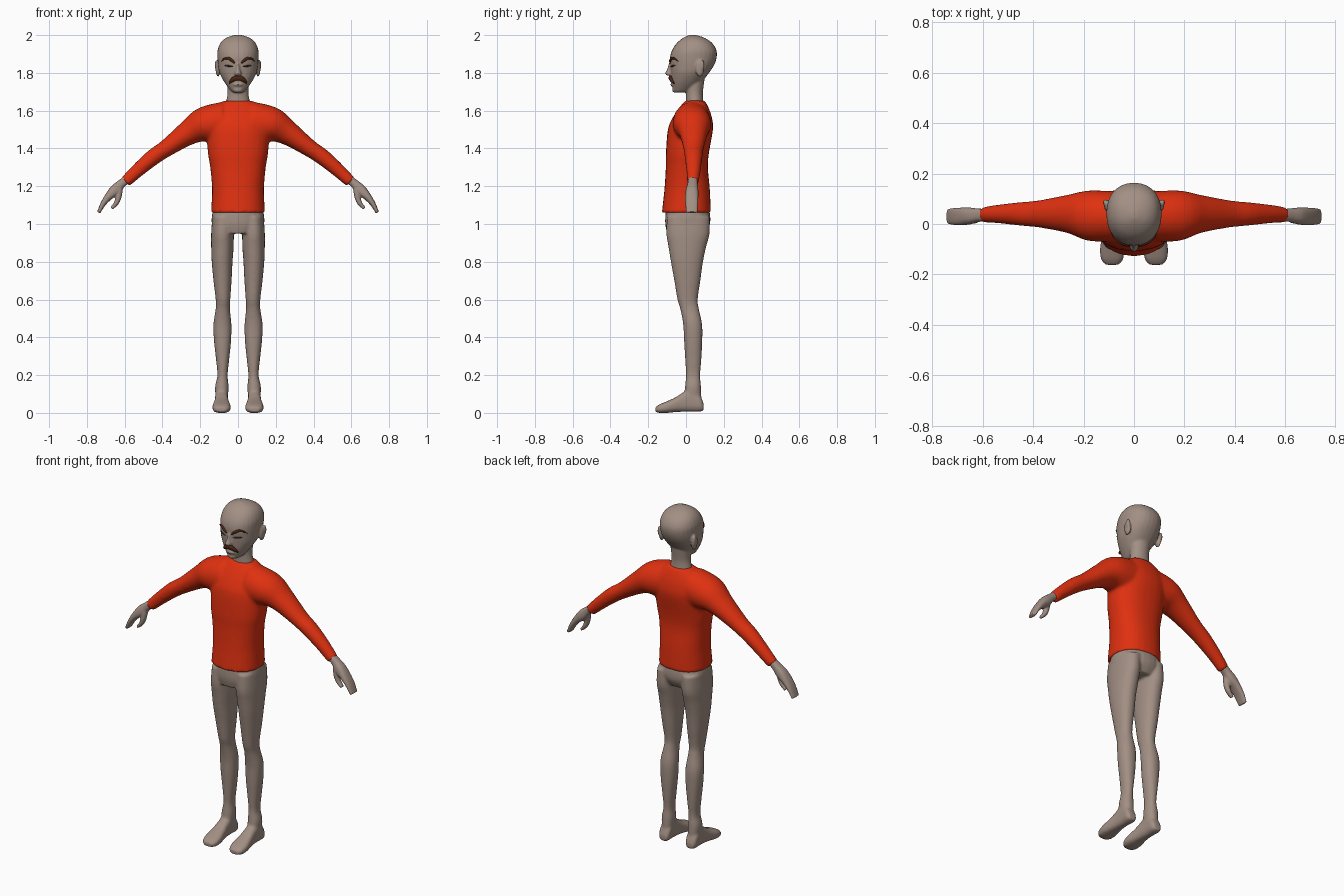
import bpy, bmesh, math
from mathutils import Vector

cube = bpy.data.objects.get("Cube")
if cube:
    bpy.data.objects.remove(cube, do_unlink=True)


def material(name, rgb):
    m = bpy.data.materials.new(name)
    m.use_nodes = True
    m.diffuse_color = (*rgb, 1)
    m.node_tree.nodes["Principled BSDF"].inputs["Base Color"].default_value = (*rgb, 1)
    return m


SKIN = material("taupe skin", (0.36, 0.275, 0.23))
RED = material("red knit", (0.74, 0.03, 0.005))
BROWN = material("dark brown hair", (0.07, 0.02, 0.007))
DARK = material("dark eyes", (0.05, 0.035, 0.03))


def refine(rows, steps=4):
    """Catmull-Rom interpolation of a list of equal-length tuples."""
    out = []
    last = len(rows) - 1
    for i in range(last):
        quad = zip(rows[max(i - 1, 0)], rows[i], rows[i + 1], rows[min(i + 2, last)])
        quad = list(quad)
        for k in range(steps):
            t = k / steps
            out.append(tuple(
                b + 0.5 * t * (c - a + t * (2 * a - 5 * b + 4 * c - d + t * (3 * (b - c) + d - a)))
                for a, b, c, d in quad))
    return out + [rows[-1]]


def loft(bm, rings, power=2.2, sides=28):
    """Closed skin through superellipse rings given as (centre, u, v)."""
    def bend(w):
        return math.copysign(abs(w) ** (2 / power), w)
    loops = []
    for c, u, v in rings:
        angles = [2 * math.pi * k / sides for k in range(sides)]
        loops.append([bm.verts.new(c + u * bend(math.cos(a)) + v * bend(math.sin(a)))
                      for a in angles])
    for a, b in zip(loops, loops[1:]):
        for k in range(sides):
            n = (k + 1) % sides
            bm.faces.new((a[k], a[n], b[n], b[k]))
    bm.faces.new(loops[0][::-1])
    bm.faces.new(loops[-1])


def column(bm, rows, side=1, power=2.2):
    """Upright form; rows are (z, x0, x1, y0, y1)."""
    loft(bm, [(Vector((side * (x0 + x1) / 2, (y0 + y1) / 2, z)),
               Vector(((x1 - x0) / 2, 0, 0)), Vector((0, (y1 - y0) / 2, 0)))
              for z, x0, x1, y0, y1 in refine(rows)], power)


def trunk(bm, rows, power=2.2):
    """Upright form centred on x; rows are (z, half width, y0, y1)."""
    column(bm, [(z, -w, w, y0, y1) for z, w, y0, y1 in rows], 1, power)


def limb(bm, rows, side=1, power=2):
    """Tube whose path bends in x and z; rows are (x, y, z, radius, y radius)."""
    rows = refine(rows)
    rings = []
    for i, (x, y, z, r, ry) in enumerate(rows):
        a, b = rows[max(i - 1, 0)], rows[min(i + 1, len(rows) - 1)]
        t = Vector((side * (b[0] - a[0]), 0, b[2] - a[2])).normalized()
        rings.append((Vector((side * x, y, z)), Vector((0, ry, 0)),
                      Vector((-t.z, 0, t.x)) * r))
    loft(bm, rings, power)


def ball(bm, centre, size):
    made = bmesh.ops.create_uvsphere(bm, u_segments=20, v_segments=12, radius=1)
    for v in made["verts"]:
        v.co = Vector(centre) + Vector(a * b for a, b in zip(v.co, size))


def finish(name, bm, mat, voxel=0, smooth=4):
    """Make the object; a voxel size fuses its pieces into one soft skin."""
    bmesh.ops.recalc_face_normals(bm, faces=bm.faces)
    for f in bm.faces:
        f.smooth = True
    mesh = bpy.data.meshes.new(name)
    bm.to_mesh(mesh)
    bm.free()
    mesh.materials.append(mat)
    obj = bpy.data.objects.new(name, mesh)
    bpy.context.collection.objects.link(obj)
    if voxel:
        fuse = obj.modifiers.new("Fuse", 'REMESH')
        fuse.mode = 'VOXEL'
        fuse.voxel_size = voxel
        fuse.use_smooth_shade = True
        soft = obj.modifiers.new("Soften", 'SMOOTH')
        soft.factor = 0.5
        soft.iterations = smooth
    return obj


BOTH = ((1, "left"), (-1, "right"))

# Sweater: trunk and two sleeves
bm = bmesh.new()
trunk(bm, [(1.06, .143, -.128, .132), (1.13, .139, -.12, .129), (1.2, .138, -.113, .125),
           (1.3, .147, -.107, .116), (1.38, .16, -.106, .122), (1.5, .165, -.096, .143),
           (1.56, .155, -.072, .138), (1.61, .13, -.04, .122), (1.653, .075, -.005, .1)], 2.3)
SLEEVE = [(.08, .03, 1.535, .112, .1), (.18, .033, 1.525, .094, .1), (.262, .04, 1.483, .066, .076),
          (.378, .04, 1.402, .046, .054), (.45, .04, 1.353, .043, .047),
          (.53, .04, 1.285, .037, .038), (.596, .037, 1.223, .031, .031)]
for s, _ in BOTH:
    limb(bm, SLEEVE, s)
finish("sweater", bm, RED, 0.009, 6)

# Hips, legs and feet
bm = bmesh.new()
trunk(bm, [(1.1, .12, -.1, .11), (1.06, .136, -.108, .126), (1.0, .138, -.11, .127),
           (.95, .11, -.1, .1)])
LEG = [(1.04, .02, .136, -.1, .125), (.95, .022, .142, -.104, .125), (.88, .023, .142, -.093, .107),
       (.8, .029, .139, -.08, .09), (.7, .034, .13, -.062, .076), (.6, .041, .118, -.045, .062),
       (.55, .043, .118, -.03, .068), (.47, .035, .13, -.015, .085), (.38, .037, .127, -.01, .086),
       (.28, .047, .116, -.004, .081), (.2, .055, .109, 0, .075), (.14, .05, .121, -.005, .079),
       (.08, .053, .119, -.01, .082), (.03, .055, .117, 0, .085)]
FOOT = [(.094, .022, .014, .045), (.075, .033, .007, .09), (.03, .034, .006, .13),
        (-.02, .036, .006, .105), (-.06, .042, .004, .08), (-.1, .048, 0, .062),
        (-.14, .044, 0, .045), (-.162, .026, .006, .03)]
for s, _ in BOTH:
    column(bm, LEG, s)
    loft(bm, [(Vector((s * .087, y, (z0 + z1) / 2)), Vector((w, 0, 0)),
               Vector((0, 0, (z1 - z0) / 2))) for y, w, z0, z1 in refine(FOOT)], 2.7)
finish("legs_and_feet", bm, SKIN, 0.007)

# Hands with a mitten of fingers and a thumb
HAND = [(.57, .037, 1.25, .022, .024), (.615, .035, 1.215, .023, .026), (.65, .032, 1.18, .029, .033),
        (.685, .03, 1.145, .021, .035), (.715, .03, 1.105, .014, .034), (.738, .03, 1.06, .009, .03)]
THUMB = [(.628, .024, 1.185, .018, .02), (.632, .02, 1.145, .016, .018),
         (.645, .02, 1.11, .013, .016), (.67, .02, 1.082, .008, .013)]
for s, label in BOTH:
    bm = bmesh.new()
    limb(bm, HAND, s, 2.5)
    limb(bm, THUMB, s)
    finish(label + "_hand", bm, SKIN, 0.005, 3)

# Head with neck, nose, lips and ears
HEAD = [(1.695, .02, -.058, -.015), (1.703, .036, -.067, .02), (1.73, .058, -.073, .06),
        (1.76, .078, -.077, .09), (1.8, .098, -.08, .122), (1.84, .106, -.083, .148),
        (1.88, .109, -.085, .162), (1.92, .108, -.074, .161), (1.96, .092, -.047, .137),
        (1.987, .06, -.012, .095), (2.001, .014, .02, .05)]
bm = bmesh.new()
trunk(bm, HEAD)
trunk(bm, [(1.6, .068, -.005, .1), (1.65, .062, 0, .092), (1.7, .055, .0, .09),
           (1.78, .06, .0, .1)], 2)
column(bm, [(1.85, -.008, .008, -.092, -.06), (1.82, -.011, .011, -.1, -.06),
            (1.797, -.018, .018, -.111, -.06), (1.785, -.015, .015, -.1, -.06)], 1, 2)
ball(bm, (0, -.072, 1.738), (.026, .011, .008))
ball(bm, (0, -.06, 1.71), (.025, .013, .015))
for s, _ in BOTH:
    ball(bm, (s * .106, .073, 1.825), (.013, .024, .045))
    ball(bm, (s * .114, .085, 1.84), (.009, .013, .03))
finish("head_and_neck", bm, SKIN, 0.0055, 3)


def face_y(x, z):
    """Front of the face at a given x and z."""
    rows = refine(HEAD)
    for a, b in zip(rows, rows[1:]):
        if a[0] <= z <= b[0]:
            t = (z - a[0]) / (b[0] - a[0])
            w, y0, y1 = (p + (q - p) * t for p, q in zip(a[1:], b[1:]))
            depth = (1 - min(abs(x) / w, 1) ** 2.2) ** (1 / 2.2)
            return (y0 + y1) / 2 - depth * (y1 - y0) / 2
    return 0


def stroke(name, points, mat, side=1, lift=0.0):
    """Raised line on the face; points are (x, z, radius)."""
    line = bmesh.new()
    limb(line, [(x, face_y(x, z) - lift, z, r, min(r, .009)) for x, z, r in points], side)
    finish(name, line, mat)


# Moustache, eyebrows and eyes
half = [(.012, 1.772, .013), (.026, 1.765, .012), (.038, 1.754, .008), (.046, 1.744, .003)]
stroke("moustache", [(-x, z, r) for x, z, r in half[::-1]] + half, BROWN, 1, .005)
for s, label in BOTH:
    stroke(label + "_eyebrow", [(.018, 1.852, .004), (.034, 1.867, .007), (.054, 1.878, .007),
                                (.074, 1.875, .005), (.088, 1.86, .002)], BROWN, s, .001)
    stroke(label + "_eye", [(.026, 1.833, .002), (.042, 1.836, .004), (.058, 1.837, .004),
                            (.072, 1.84, .002)], DARK, s)
